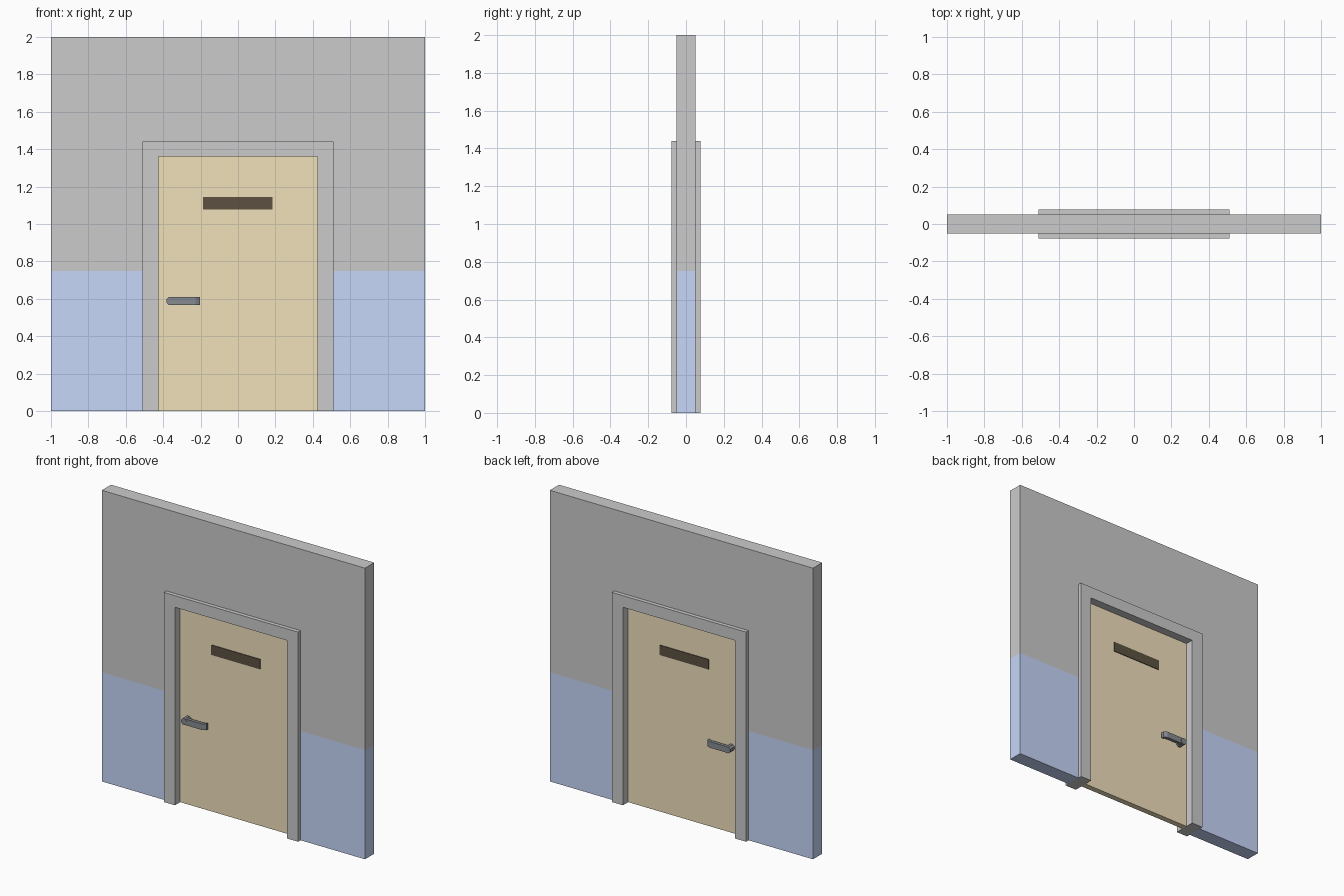
import bpy, bmesh, math

if "Cube" in bpy.data.objects:
    bpy.data.objects.remove(bpy.data.objects["Cube"])


def material(name, rgb):
    m = bpy.data.materials.new(name)
    m.diffuse_color = (*rgb, 1)
    m.use_nodes = True
    m.node_tree.nodes["Principled BSDF"].inputs["Base Color"].default_value = m.diffuse_color
    return m


BLUE = material("blue_paint", (0.57, 0.68, 0.95))
TAN = material("tan_door", (0.88, 0.75, 0.50))
DARK = material("dark_glass", (0.11, 0.085, 0.055))
STEEL = material("steel", (0.24, 0.26, 0.28))


def prism(name, outline, lo, hi, axis="y", mat=None):
    """Extrude a 2D outline (xz along y, or xy along z) between lo and hi."""
    bm = bmesh.new()
    place = (lambda a, b: (a, lo, b)) if axis == "y" else (lambda a, b: (a, b, lo))
    face = bm.faces.new([bm.verts.new(place(*p)) for p in outline])
    ext = bmesh.ops.extrude_face_region(bm, geom=[face])
    verts = [g for g in ext["geom"] if isinstance(g, bmesh.types.BMVert)]
    offset = (0, hi - lo, 0) if axis == "y" else (0, 0, hi - lo)
    bmesh.ops.translate(bm, verts=verts, vec=offset)
    bmesh.ops.recalc_face_normals(bm, faces=bm.faces)
    mesh = bpy.data.meshes.new(name)
    bm.to_mesh(mesh)
    bm.free()
    ob = bpy.data.objects.new(name, mesh)
    bpy.context.collection.objects.link(ob)
    if mat:
        mesh.materials.append(mat)
    return ob


def rect(x0, x1, z0, z1):
    return [(x0, z0), (x1, z0), (x1, z1), (x0, z1)]


def arch(w, top, inner_w, inner_top):
    return [(-w, 0), (-inner_w, 0), (-inner_w, inner_top), (inner_w, inner_top),
            (inner_w, 0), (w, 0), (w, top), (-w, top)]


# Wall around the doorway, painted blue below z = 0.75
wall = prism("wall", arch(1, 2, 0.51, 1.44), -0.05, 0.05)
wall.data.materials.append(material("grey_paint", (0.8, 0.8, 0.8)))
wall.data.materials.append(BLUE)
bm = bmesh.new()
bm.from_mesh(wall.data)
bmesh.ops.bisect_plane(bm, geom=bm.verts[:] + bm.edges[:] + bm.faces[:],
                       plane_co=(0, 0, 0.75), plane_no=(0, 0, 1))
for f in bm.faces:
    f.material_index = int(max(v.co.z for v in f.verts) < 0.751)
bm.to_mesh(wall.data)
bm.free()

# Door frame, door leaf and viewing slot
prism("door_frame", arch(0.51, 1.44, 0.425, 1.36), -0.077, 0.077)
prism("door", rect(-0.425, 0.425, 0, 1.36), -0.02, 0.02, mat=TAN)
prism("window_slot", rect(-0.188, 0.184, 1.077, 1.145), -0.025, 0.025, mat=DARK)

# Handles on both faces: octagonal post and a lever bent back at its tip
HX, HZ, R = -0.362, 0.588, 0.0215
octagon = [(HX + R / math.cos(math.pi / 8) * math.cos((i + 0.5) * math.pi / 4),
            HZ + R / math.cos(math.pi / 8) * math.sin((i + 0.5) * math.pi / 4))
           for i in range(8)]
for side, s in (("front", -1), ("back", 1)):
    prism(side + "_handle_post", octagon, s * 0.02, s * 0.07, mat=STEEL)
    lever = [(HX, 0.068), (-0.226, 0.068), (-0.202, 0.056), (-0.202, 0.036),
             (-0.226, 0.046), (HX, 0.046)]
    prism(side + "_handle_lever", [(x, s * y) for x, y in lever],
          HZ - 0.021, HZ + 0.021, axis="z", mat=STEEL)
